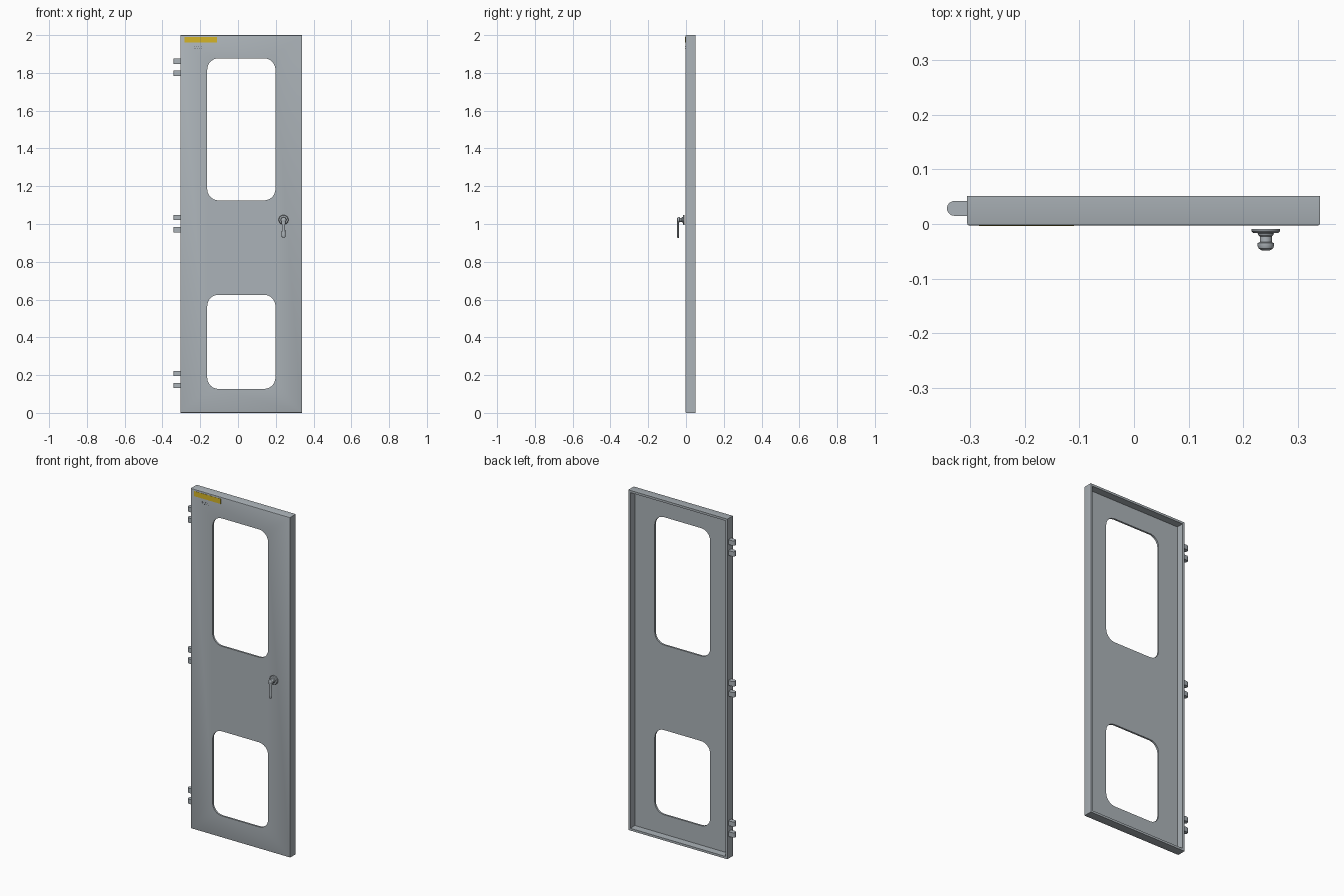
import bpy, bmesh
from math import sin, cos, pi
from mathutils import Matrix

cube = bpy.data.objects.get("Cube")
if cube:
    bpy.data.objects.remove(cube, do_unlink=True)


def material(name, rgb):
    m = bpy.data.materials.new(name)
    m.use_nodes = True
    m.diffuse_color = (*rgb, 1)
    m.node_tree.nodes["Principled BSDF"].inputs["Base Color"].default_value = (*rgb, 1)
    return m


GREY = material("painted_grey", (0.41, 0.45, 0.48))
YELLOW = material("label_yellow", (0.66, 0.46, 0.02))
BLACK = material("mark_black", (0.01, 0.01, 0.01))


def make(name, bm, mat, smooth=False):
    bmesh.ops.recalc_face_normals(bm, faces=bm.faces)
    me = bpy.data.meshes.new(name)
    bm.to_mesh(me)
    bm.free()
    ob = bpy.data.objects.new(name, me)
    me.materials.append(mat)
    bpy.context.collection.objects.link(ob)
    bpy.ops.object.select_all(action='DESELECT')
    ob.select_set(True)
    bpy.context.view_layer.objects.active = ob
    if smooth:
        bpy.ops.object.shade_smooth_by_angle(angle=0.6)
    return ob


def box_mesh(x0, x1, y0, y1, z0, z1):
    bm = bmesh.new()
    bmesh.ops.create_cube(bm, size=1)
    scale = Matrix.Diagonal((x1 - x0, y1 - y0, z1 - z0, 1))
    move = Matrix.Translation(((x0 + x1) / 2, (y0 + y1) / 2, (z0 + z1) / 2))
    bmesh.ops.transform(bm, matrix=move @ scale, verts=bm.verts)
    return bm


def loft(rings):
    """Skin closed rings of equal length and cap both ends."""
    bm = bmesh.new()
    rows = [[bm.verts.new(p) for p in r] for r in rings]
    n = len(rows[0])
    for a, b in zip(rows, rows[1:]):
        for i in range(n):
            j = (i + 1) % n
            bm.faces.new((a[i], a[j], b[j], b[i]))
    bm.faces.new(rows[0])
    bm.faces.new(rows[-1])
    return bm


def cut(target, cutter):
    mod = target.modifiers.new("cut", 'BOOLEAN')
    mod.operation = 'DIFFERENCE'
    mod.solver = 'EXACT'
    mod.object = cutter
    cutter.hide_render = True
    bpy.context.view_layer.objects.active = target
    bpy.ops.object.modifier_apply(modifier="cut")
    bpy.data.objects.remove(cutter, do_unlink=True)


# Door tray: a shallow pan, folded edges at the front, open at the back
L, R, FRONT, BACK = -0.305, 0.34, -0.003, 0.051
RIM, SHEET = 0.013, 0.011
bm = box_mesh(L, R, FRONT, BACK, 0, 2)
edges = [e for e in bm.edges if all(v.co.y < 0 for v in e.verts)]
bmesh.ops.bevel(bm, geom=edges, offset=0.004, segments=2, profile=0.5, affect='EDGES')
door = make("door_panel", bm, GREY)
cut(door, make("tray_cutter", box_mesh(L + RIM, R - RIM, FRONT + SHEET, 0.2,
                                       RIM, 2 - RIM), GREY))


# Window openings with rounded corners
def rounded(x0, x1, z0, z1, r, y, steps=8):
    pts = []
    corners = [(x1 - r, z1 - r), (x0 + r, z1 - r), (x0 + r, z0 + r), (x1 - r, z0 + r)]
    for q, (cx, cz) in enumerate(corners):
        for k in range(steps + 1):
            a = (q + k / steps) * pi / 2
            pts.append((cx + r * cos(a), y, cz + r * sin(a)))
    return pts


for z0, z1 in ((1.125, 1.877), (0.127, 0.625)):
    rings = [rounded(-0.163, 0.198, z0, z1, 0.06, y) for y in (-0.1, 0.1)]
    cut(door, make("window_cutter", loft(rings), GREY))
bpy.ops.object.select_all(action='DESELECT')
door.select_set(True)
bpy.context.view_layer.objects.active = door
bpy.ops.object.shade_smooth_by_angle(angle=0.5)

# Hinge knuckles: three pairs with rounded outer ends
HY, HR = 0.0285, 0.0135
for label, mid in (("lower", 0.177), ("middle", 1.002), ("upper", 1.83)):
    for side, dz in (("bottom", -0.032), ("top", 0.032)):
        rings = []
        for z in (mid + dz - 0.014, mid + dz + 0.014):
            arc = [(-0.3285 - HR * sin(pi * k / 12), HY + HR * cos(pi * k / 12), z)
                   for k in range(13)]
            rings.append([(L, HY + HR, z)] + arc + [(L, HY - HR, z)])
        make(f"{label}_hinge_{side}", loft(rings), GREY, True)

# Handle: turned rosette, neck and domed hub
HX, HZ = 0.241, 1.022


def turned(name, profile, n=32):
    rings = [[(HX + r * cos(2 * pi * i / n), y, HZ + r * sin(2 * pi * i / n))
              for i in range(n)] for r, y in profile]
    return make(name, loft(rings), GREY, True)


turned("handle_rosette", [(0.026, -0.009), (0.026, -0.013), (0.023, -0.016), (0.014, -0.017)])
turned("handle_neck", [(0.014, -0.016), (0.014, -0.02), (0.011, -0.023), (0.011, -0.036)])
turned("handle_hub", [(0.011, -0.033), (0.015, -0.035), (0.015, -0.04),
                      (0.013, -0.045), (0.008, -0.048)])

# Lever: oval sections, waisted then swelling to a rounded tip
rings = []
for z, w, d in ((1.024, 0.013, 0.006), (0.995, 0.009, 0.0055), (0.97, 0.009, 0.0055),
                (0.945, 0.0105, 0.006), (0.932, 0.0095, 0.006), (0.925, 0.005, 0.003)):
    rings.append([(HX + w * cos(pi * i / 10), -0.042 + d * sin(pi * i / 10), z)
                  for i in range(20)])
make("handle_lever", loft(rings), GREY, True)

# Yellow label plate and a small cluster of dark marks below it
make("label_plate", box_mesh(-0.283, -0.11, FRONT - 0.001, FRONT + 0.002, 1.96, 1.99), YELLOW)
for row in range(2):
    for col in range(4):
        x, z = -0.233 + col * 0.012 + row * 0.004, 1.938 - row * 0.009
        make(f"mark_{row}_{col}", box_mesh(x, x + 0.003, FRONT - 0.001, FRONT + 0.002,
                                           z, z + 0.003), BLACK)
